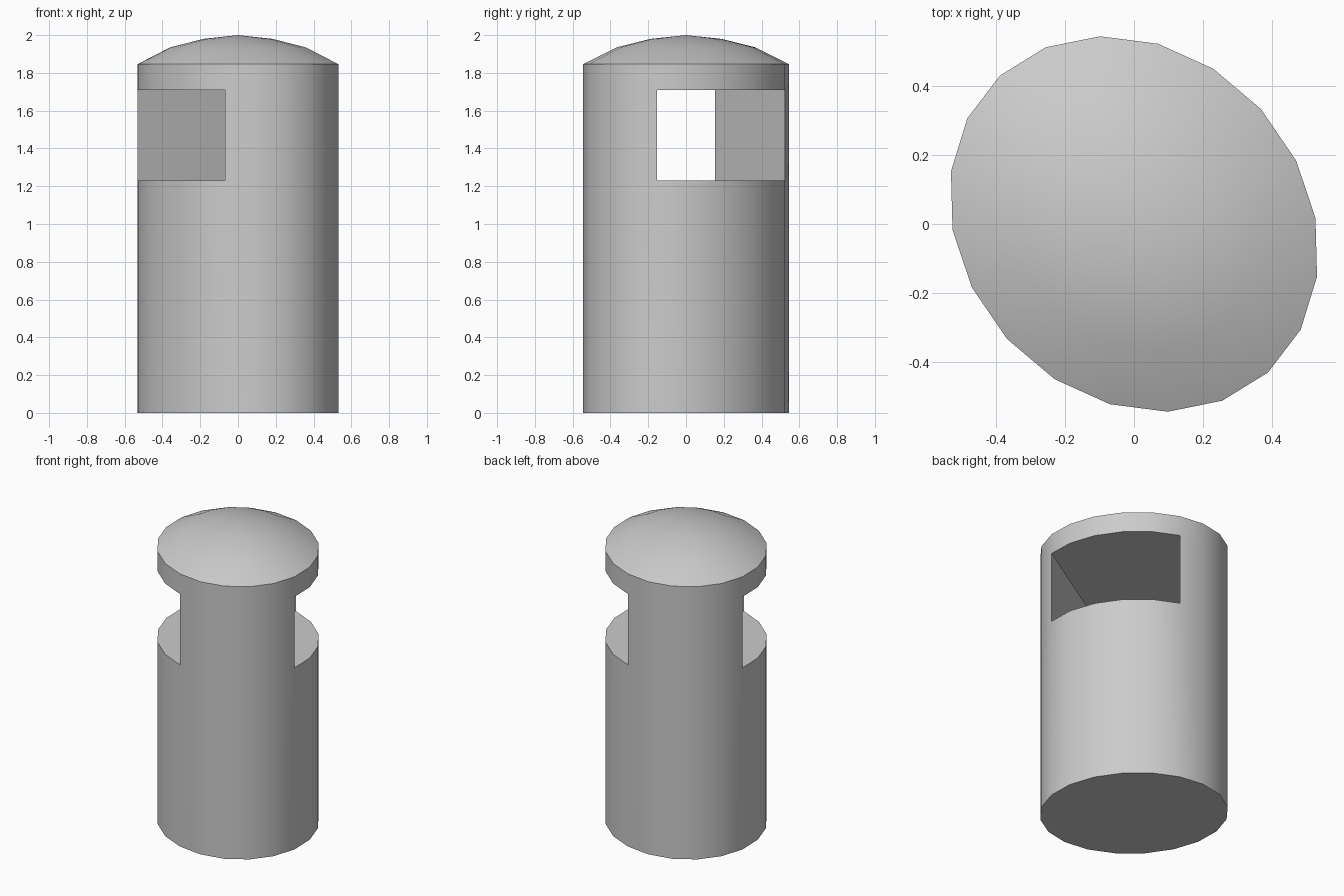
import bpy, bmesh, math

if "Cube" in bpy.data.objects:
    bpy.data.objects.remove(bpy.data.objects["Cube"])

N = 20
A, B = (-0.098, 0.545), (0.527, 0.0165)   # conjugate radii of the skewed oval


def oval(i, s=1.0):
    t = 2 * math.pi * i / N
    return [s * (A[k] * math.cos(t) + B[k] * math.sin(t)) for k in (0, 1)]


bm = bmesh.new()

# Body levels (foot, opening bottom, opening top, shoulder), then dome rings
levels = [(0, 1), (1.23, 1), (1.71, 1), (1.846, 1), (1.935, 0.675), (1.98, 0.345)]
rings = [[bm.verts.new((*oval(i, s), z)) for i in range(N)] for z, s in levels]

# Outer skin, leaving the two facing openings out of the slot level
for k in range(len(rings) - 1):
    lo, hi = rings[k], rings[k + 1]
    for i in range(N):
        j = (i + 1) % N
        if k == 1 and (1 <= i < 6 or 11 <= i < 16):
            continue
        bm.faces.new((lo[i], lo[j], hi[j], hi[i]))

# Foot and dome tip
bm.faces.new(rings[0])
tip = bm.verts.new((0, 0, 2))
for i in range(N):
    bm.faces.new((rings[-1][i], rings[-1][(i + 1) % N], tip))

# Through slot: floor, ceiling and two flat inner walls
slot = list(range(1, 7)) + list(range(11, 17))
for ring in rings[1:3]:
    bm.faces.new([ring[i] for i in slot])
for a, b in ((6, 11), (16, 1)):
    bm.faces.new((rings[1][a], rings[1][b], rings[2][b], rings[2][a]))

bmesh.ops.recalc_face_normals(bm, faces=bm.faces)
mesh = bpy.data.meshes.new("slotted_pillar")
bm.to_mesh(mesh)
bm.free()
pillar = bpy.data.objects.new("slotted_pillar", mesh)
bpy.context.collection.objects.link(pillar)

# Smooth the round surfaces, keep the rims crisp
bpy.context.view_layer.objects.active = pillar
pillar.select_set(True)
bpy.ops.object.shade_smooth_by_angle(angle=math.radians(30))
